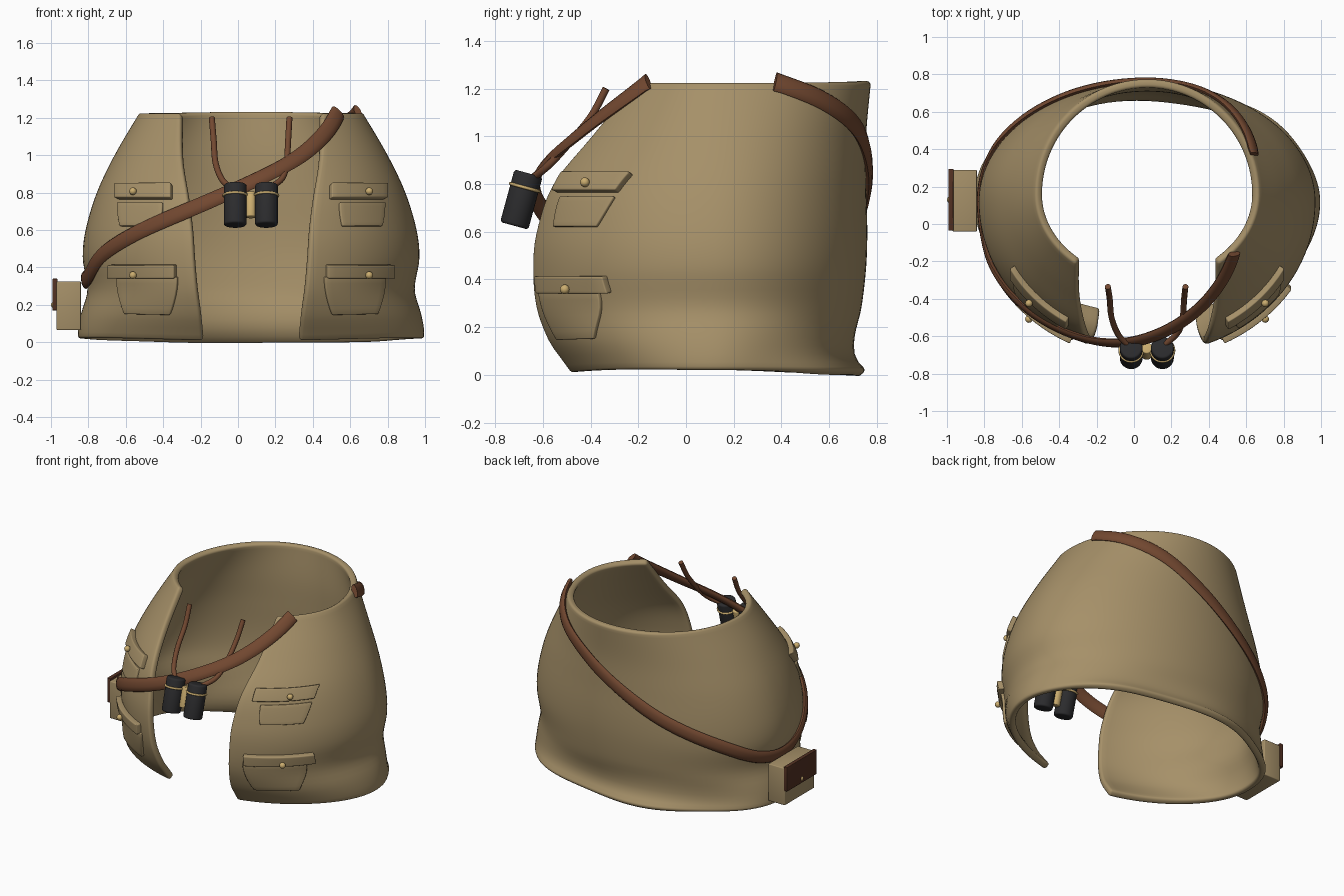
import bpy, bmesh, math
from mathutils import Vector

if "Cube" in bpy.data.objects:
    bpy.data.objects.remove(bpy.data.objects["Cube"])

CX = 0.07  # the vest is centred slightly right of the pouch


def mat(name, r, g, b):
    m = bpy.data.materials.new(name)
    m.diffuse_color = (r, g, b, 1)
    m.use_nodes = True
    m.node_tree.nodes["Principled BSDF"].inputs["Base Color"].default_value = m.diffuse_color
    return m


TAN = mat("khaki cloth", 0.38, 0.28, 0.14)
BROWN = mat("brown leather", 0.17, 0.065, 0.03)
DARK = mat("dark leather", 0.085, 0.03, 0.016)
BLACK = mat("black rubber", 0.025, 0.025, 0.027)
GOLD = mat("brass", 0.60, 0.42, 0.16)

# Vest rows: z, half width, half gap, front y, back y, centre y
ROWS = [(0.02, .925, .26, -.48, .75, .12), (0.07, .925, .265, -.52, .71, .12),
        (0.15, .91, .275, -.58, .705, .12), (0.28, .875, .295, -.63, .735, .12),
        (0.45, .90, .31, -.645, .755, .12), (0.60, .885, .32, -.63, .76, .12),
        (0.80, .825, .345, -.56, .755, .13), (1.00, .73, .375, -.40, .755, .14),
        (1.23, .595, .38, -.21, .775, .16)]


def smooth_at(keys, s):
    """Smooth interpolation of rows keyed by their first value."""
    s = min(max(s, keys[0][0]), keys[-1][0])
    n = len(keys)
    i = max(k for k in range(n - 1) if keys[k][0] <= s)
    h = keys[i + 1][0] - keys[i][0]
    u = (s - keys[i][0]) / h

    def slope(k, j):
        a, b = keys[max(k - 1, 0)], keys[min(k + 1, n - 1)]
        return (b[j] - a[j]) / (b[0] - a[0]) * h
    return [(2*u**3 - 3*u**2 + 1) * keys[i][j] + (u**3 - 2*u**2 + u) * slope(i, j)
            + (3*u**2 - 2*u**3) * keys[i + 1][j] + (u**3 - u**2) * slope(i + 1, j)
            for j in range(1, len(keys[0]))]


def surf(phi, z):
    """Point on the vest; phi = 0 is the front, positive to +x."""
    a, g, yf, yb, yc = smooth_at(ROWS, z)
    c = math.cos(phi)
    b = (yc - yf) / math.sqrt(1 - (g / a) ** 2) if c > 0 else yb - yc
    hem = max(0, 1 - z / 0.22)
    k = 1 + 0.025 * hem * max(0, -c) * math.sin(6 * phi)
    return Vector((CX + a * math.sin(phi) * k, yc - b * c * k,
                   z - 0.02 * hem * max(0, c) ** 4))


def normal(phi, z):
    e = 0.01
    du = surf(phi + e, z) - surf(phi - e, z)
    dv = surf(phi, z + e) - surf(phi, z - e)
    return du.cross(dv).normalized()


def finish(ob, m, solid=0, bevel=0, angle=40):
    ob.data.materials.clear()
    ob.data.materials.append(m)
    bpy.ops.object.select_all(action='DESELECT')
    ob.select_set(True)
    bpy.context.view_layer.objects.active = ob
    if solid:
        s = ob.modifiers.new("thickness", 'SOLIDIFY')
        s.thickness, s.offset = solid, -1
        bpy.ops.object.modifier_apply(modifier=s.name)
    if bevel:
        b = ob.modifiers.new("round", 'BEVEL')
        b.width, b.segments, b.limit_method = bevel, 3, 'ANGLE'
        b.angle_limit = math.radians(50)
        bpy.ops.object.modifier_apply(modifier=b.name)
    bpy.ops.object.shade_smooth_by_angle(angle=math.radians(angle))
    return ob


def mesh_obj(name, verts, faces):
    me = bpy.data.meshes.new(name)
    me.from_pydata([tuple(v) for v in verts], [], faces)
    ob = bpy.data.objects.new(name, me)
    bpy.context.collection.objects.link(ob)
    return ob


def grid_obj(name, fn, nu, nv):
    verts = [fn(i / nu, j / nv) for j in range(nv + 1) for i in range(nu + 1)]
    w = nu + 1
    faces = [(j*w + i, j*w + i + 1, j*w + w + i + 1, j*w + w + i)
             for j in range(nv) for i in range(nu)]
    return mesh_obj(name, verts, faces)


def sweep(name, frames, hw, ht, m, sides=10):
    """Sweep an ellipse through frames of (point, width dir, thickness dir)."""
    verts, faces = [], []
    for p, w, n in frames:
        for k in range(sides):
            t = 2 * math.pi * k / sides
            verts.append(p + w * hw * math.cos(t) + n * ht * math.sin(t))
    last = len(frames) - 1
    for i in range(last):
        for k in range(sides):
            q = (k + 1) % sides
            faces.append((i*sides + k, i*sides + q, (i+1)*sides + q, (i+1)*sides + k))
    faces += [tuple(range(sides))[::-1], tuple(last*sides + k for k in range(sides))]
    ob = mesh_obj(name, verts, faces)
    bm = bmesh.new()
    bm.from_mesh(ob.data)
    bmesh.ops.recalc_face_normals(bm, faces=bm.faces)
    bm.to_mesh(ob.data)
    bm.free()
    return finish(ob, m, angle=60)


# Vest body, open at the front
def vest_point(u, v):
    z = 0.02 + 1.21 * v
    a, g = smooth_at(ROWS, z)[:2]
    p0 = math.asin(g / a)
    return surf(p0 + u * (2 * math.pi - 2 * p0), z)


finish(grid_obj("vest", vest_point, 96, 36), TAN, solid=0.045, bevel=0.016)


# Pockets, flaps and buttons following the vest surface
def patch(name, x0, x1, z0, z1, off, taper=0.0):
    def pt(u, v):
        z = z0 + (z1 - z0) * v
        mid, half = (x0 + x1) / 2, (x1 - x0) / 2 * (1 - taper * (1 - v) ** 2)
        a = smooth_at(ROWS, z)[0]
        phi = math.asin((mid + half * (2 * u - 1) - CX) / a)
        return surf(phi, z) + normal(phi, z) * off
    return finish(grid_obj(name, pt, 10, 6), TAN, solid=off + 0.01, bevel=0.006)


for side, s in (("left", -1), ("right", 1)):
    def span(a, b):
        return sorted((CX + s * a, CX + s * b))
    patch(side + "_upper_pocket", *span(.47, .71), .62, .745, .014, .12)
    patch(side + "_upper_flap", *span(.42, .71), .765, .84, .032)
    patch(side + "_lower_pocket", *span(.39, .71), .155, .35, .018, .25)
    patch(side + "_lower_flap", *span(.40, .745), .345, .415, .034)
    for level, z in (("upper", .79), ("lower", .365)):
        phi = s * math.asin(.603 / smooth_at(ROWS, z)[0])
        p = surf(phi, z) + normal(phi, z) * .045
        bpy.ops.mesh.primitive_uv_sphere_add(segments=16, ring_count=10, radius=.02, location=p)
        b = bpy.context.object
        b.name = side + "_" + level + "_button"
        finish(b, GOLD)

# Shoulder strap: parameter, angle in degrees, height
PATH = [(0, 50, 1.225), (1, 34.5, 1.1), (2, 18, .97), (3, 0, .85), (4, -18.5, .73),
        (5, -40, .60), (6, -59, .48), (7, -80, .34), (8, -105, .36), (9, -130, .49),
        (10, -155, .65), (11, -180, .86), (12, -201, 1.02), (13, -226, 1.14), (14, -250, 1.225)]


def strap_point(s):
    d, z = smooth_at(PATH, s)
    phi = math.radians(d)
    n = normal(phi, z)
    return surf(phi, z) + n * .012, n


frames = []
for i in range(113):
    s = i / 8
    p, n = strap_point(s)
    t = strap_point(s + .05)[0] - strap_point(s - .05)[0]
    frames.append((p, t.cross(n).normalized(), n))
sweep("shoulder_strap", frames, .044, .018, BROWN)


# Hip pouch with flap
def box(name, lo, hi, m, bevel):
    bpy.ops.mesh.primitive_cube_add(size=1, location=[(a + b) / 2 for a, b in zip(lo, hi)])
    ob = bpy.context.object
    ob.name = name
    ob.scale = [b - a for a, b in zip(lo, hi)]
    bpy.ops.object.transform_apply(location=False, rotation=False, scale=True)
    return finish(ob, m, bevel=bevel)


box("pouch", (-.97, -.04, .065), (-.84, .29, .325), TAN, .006)
box("pouch_flap", (-.992, -.035, .17), (-.965, .295, .34), DARK, .004)
bpy.ops.mesh.primitive_uv_sphere_add(segments=16, ring_count=10, radius=.018, location=(-.982, .13, .2))
bpy.context.object.name = "pouch_button"
finish(bpy.context.object, GOLD)


# Binoculars
def cylinder(name, p0, p1, r, m, bevel=0):
    p0, p1 = Vector(p0), Vector(p1)
    d = p1 - p0
    bpy.ops.mesh.primitive_cylinder_add(vertices=32, radius=r, depth=d.length, location=(p0 + p1) / 2,
                                        rotation=d.to_track_quat('Z', 'Y').to_euler())
    bpy.context.object.name = name
    return finish(bpy.context.object, m, bevel=bevel)


axis = Vector((0, .06, .22))
for side, x in (("left", -.015), ("right", .152)):
    base = Vector((x, -.72, .625))
    cylinder(side + "_barrel", base, base + axis, .061, BLACK, .012)
    bpy.ops.mesh.primitive_torus_add(major_radius=.062, minor_radius=.007, major_segments=32,
                                     minor_segments=8, location=base + axis * .73,
                                     rotation=axis.to_track_quat('Z', 'Y').to_euler())
    bpy.context.object.name = side + "_barrel_ring"
    finish(bpy.context.object, GOLD, angle=80)
mid = Vector((.068, -.71, .625))
cylinder("bridge", mid + axis * .2, mid + axis * .8, .03, GOLD, .006)

# Neck cords of the binoculars
CORDS = {"left_cord": [(0, -.14, -.335, 1.2), (1, -.13, -.40, 1.08), (2, -.12, -.50, .96),
                       (3, -.085, -.59, .87), (4, -.03, -.65, .82)],
         "right_cord": [(0, .275, -.335, 1.2), (1, .268, -.40, 1.08), (2, .26, -.50, .96),
                        (3, .235, -.58, .875), (4, .16, -.65, .82)]}
for name, keys in CORDS.items():
    fr = []
    for i in range(33):
        s = i / 8
        t = Vector(smooth_at(keys, s + .05)) - Vector(smooth_at(keys, s - .05))
        w = t.cross(Vector((0, -1, 0))).normalized()
        fr.append((Vector(smooth_at(keys, s)), w, t.cross(w).normalized()))
    sweep(name, fr, .016, .016, BROWN)
